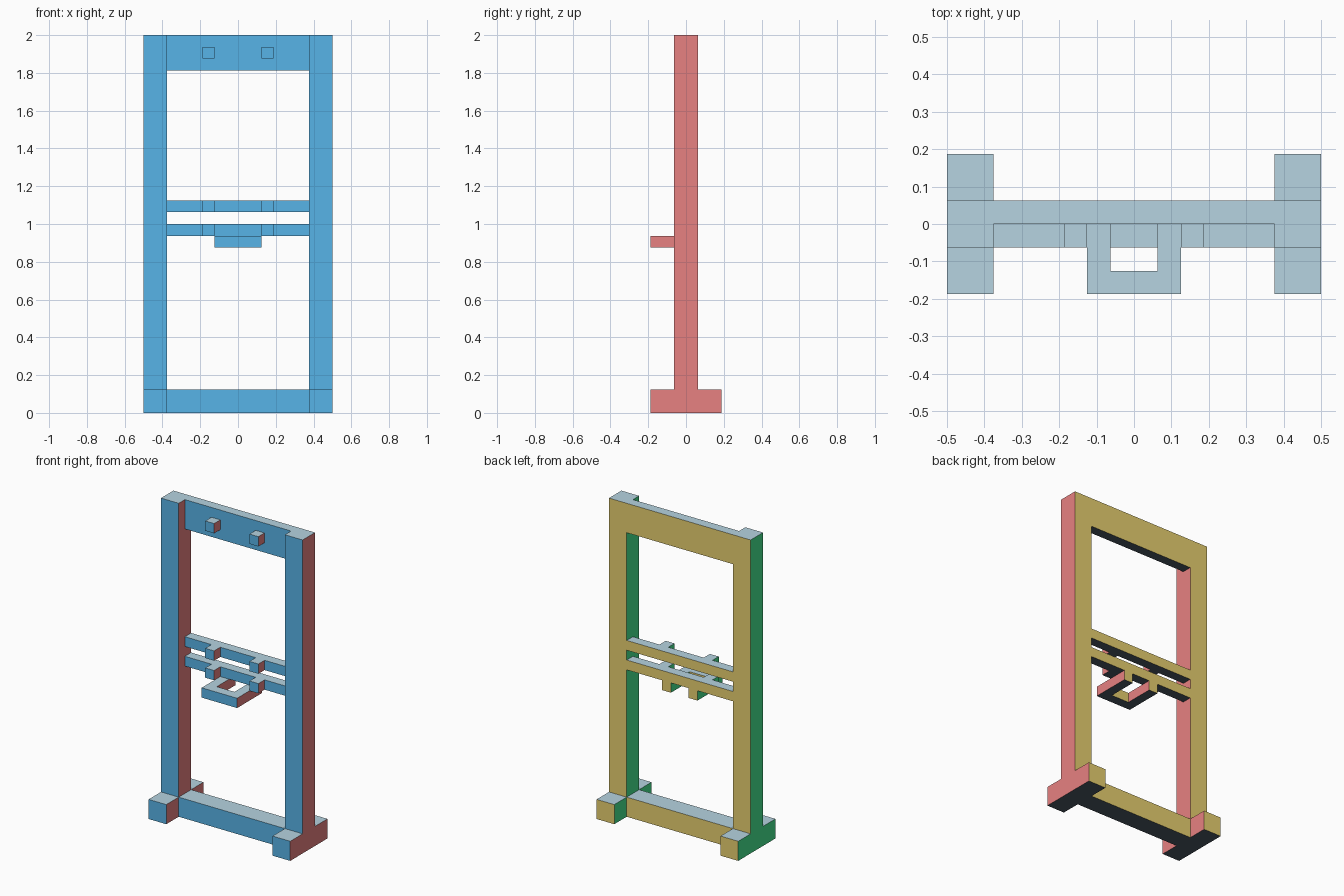
import bpy
import bmesh

if "Cube" in bpy.data.objects:
    bpy.data.objects.remove(bpy.data.objects["Cube"])

U = 1 / 16  # module all parts are sized in


def linear(c):
    c /= 255
    return c / 12.92 if c <= 0.04045 else ((c + 0.055) / 1.055) ** 2.4


def material(name, rgb):
    m = bpy.data.materials.new(name)
    m.diffuse_color = (*[linear(c) for c in rgb], 1)
    m.use_nodes = True
    m.node_tree.nodes["Principled BSDF"].inputs["Base Color"].default_value = m.diffuse_color
    return m


# One colour per facing direction: -x, +x, -y, +y, -z, +z
MATS = [
    material("green", (70, 232, 144)),
    material("coral_red", (240, 134, 134)),
    material("sky_blue", (92, 188, 242)),
    material("yellow", (244, 219, 118)),
    material("slate", (75, 87, 99)),
    material("pale_blue_grey", (182, 212, 225)),
]


def direction_index(n):
    axis = max(range(3), key=lambda i: abs(n[i]))
    return axis * 2 + (1 if n[axis] > 0 else 0)


def box(name, x, y, z):
    """Box from (min, max) ranges in modules, coloured by face direction."""
    bm = bmesh.new()
    bmesh.ops.create_cube(bm, size=1)
    for v in bm.verts:
        for i, (lo, hi) in enumerate((x, y, z)):
            v.co[i] = (lo if v.co[i] < 0 else hi) * U
    bm.normal_update()
    for f in bm.faces:
        f.material_index = direction_index(f.normal)
    mesh = bpy.data.meshes.new(name)
    for m in MATS:
        mesh.materials.append(m)
    bm.to_mesh(mesh)
    bm.free()
    ob = bpy.data.objects.new(name, mesh)
    bpy.context.collection.objects.link(ob)


def pair(name, x, y, z):
    """The same box on the right and mirrored on the left."""
    box(name + "_right", x, y, z)
    box(name + "_left", (-x[1], -x[0]), y, z)


# Frame: feet, posts and cross beams
pair("foot", (6, 8), (-3, 3), (0, 2))
pair("post", (6, 8), (-1, 1), (2, 32))
box("bottom_beam", (-6, 6), (-1, 1), (0, 2))
box("top_beam", (-6, 6), (0, 1), (29, 32))
pair("top_peg", (2, 3), (-1, 0), (30, 31))

# Two thin middle rails, each with a pair of pegs
for name, z in (("lower", (15, 16)), ("upper", (17, 18))):
    box(name + "_rail", (-6, 6), (0, 1), z)
    pair(name + "_rail_peg", (2, 3), (-1, 0), z)

# U-shaped bracket below the lower rail
pair("bracket_arm", (1, 2), (-2, 1), (14, 15))
box("bracket_bar", (-2, 2), (-3, -2), (14, 15))
